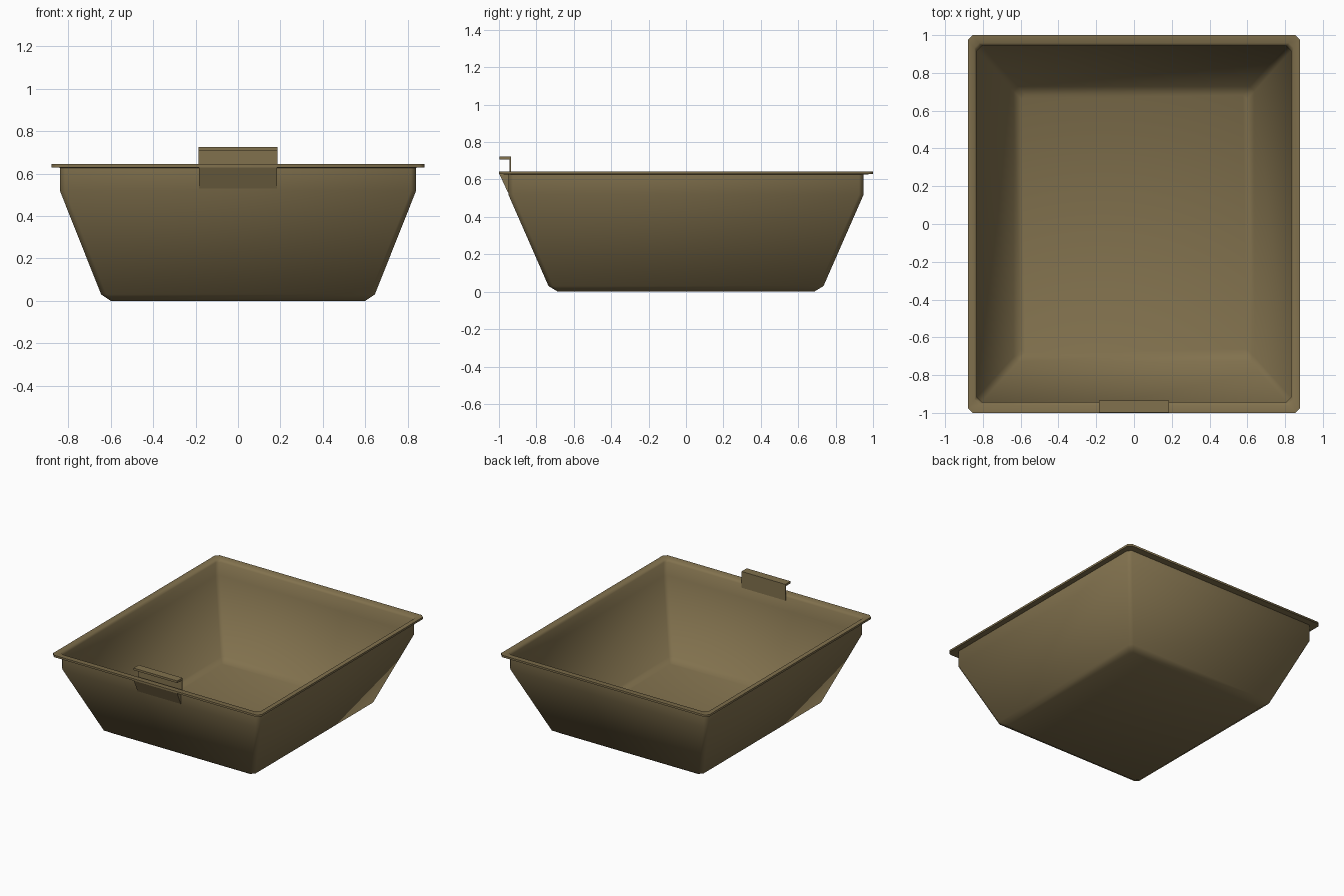
import bpy, bmesh, math

cube = bpy.data.objects.get("Cube")
if cube:
    bpy.data.objects.remove(cube, do_unlink=True)

olive = bpy.data.materials.new("olive brown")
olive.use_nodes = True
colour = (0.22, 0.165, 0.075, 1)
olive.diffuse_color = colour
olive.node_tree.nodes["Principled BSDF"].inputs["Base Color"].default_value = colour


def finish(name, bm, angle):
    bmesh.ops.recalc_face_normals(bm, faces=bm.faces)
    mesh = bpy.data.meshes.new(name)
    bm.to_mesh(mesh)
    bm.free()
    mesh.materials.append(olive)
    obj = bpy.data.objects.new(name, mesh)
    bpy.context.collection.objects.link(obj)
    bpy.ops.object.select_all(action='DESELECT')
    obj.select_set(True)
    bpy.context.view_layer.objects.active = obj
    bpy.ops.object.shade_smooth_by_angle(angle=math.radians(angle))
    return obj


def ring(bm, hx, hy, z, c):
    """Rectangle with chamfered corners."""
    pts = [(hx - c, -hy), (hx, c - hy), (hx, hy - c), (hx - c, hy),
           (c - hx, hy), (-hx, hy - c), (-hx, c - hy), (c - hx, -hy)]
    return [bm.verts.new((x, y, z)) for x, y in pts]


def extrude_profile(name, profile, half_width):
    """Extrude a (y, z) outline across x."""
    bm = bmesh.new()
    left, right = [[bm.verts.new((s * half_width, y, z)) for y, z in profile]
                   for s in (1, -1)]
    bm.faces.new(left)
    bm.faces.new(right)
    n = len(profile)
    for i in range(n):
        j = (i + 1) % n
        bm.faces.new((left[i], left[j], right[j], right[i]))
    return finish(name, bm, 30)


# Tray: outer wall up, around the rim, then down the inner wall
levels = [(0.60, 0.685, 0, 0.02), (0.645, 0.735, 0.03, 0.025),
          (0.84, 0.95, 0.52, 0.025), (0.84, 0.95, 0.627, 0.025),
          (0.88, 1.0, 0.629, 0.025), (0.88, 1.0, 0.644, 0.025),
          (0.845, 0.958, 0.644, 0.025), (0.832, 0.942, 0.625, 0.025),
          (0.832, 0.942, 0.522, 0.025), (0.638, 0.728, 0.037, 0.025),
          (0.597, 0.682, 0.01, 0.02)]
bm = bmesh.new()
rings = [ring(bm, *level) for level in levels]
for a, b in zip(rings, rings[1:]):
    for i in range(8):
        j = (i + 1) % 8
        bm.faces.new((a[i], a[j], b[j], b[i]))
bm.faces.new(rings[0])
bm.faces.new(rings[-1])
finish("tray", bm, 50)

# Pull handle: upright plate with a forward lip
extrude_profile("handle", [(-0.935, 0.60), (-0.935, 0.724), (-0.998, 0.724),
                           (-0.998, 0.708), (-0.943, 0.708), (-0.943, 0.60)], 0.185)

# Sloped brace between the rim and the front wall
extrude_profile("handle_brace", [(-0.998, 0.63), (-0.945, 0.63),
                                 (-0.945, 0.53), (-0.952, 0.53)], 0.183)
